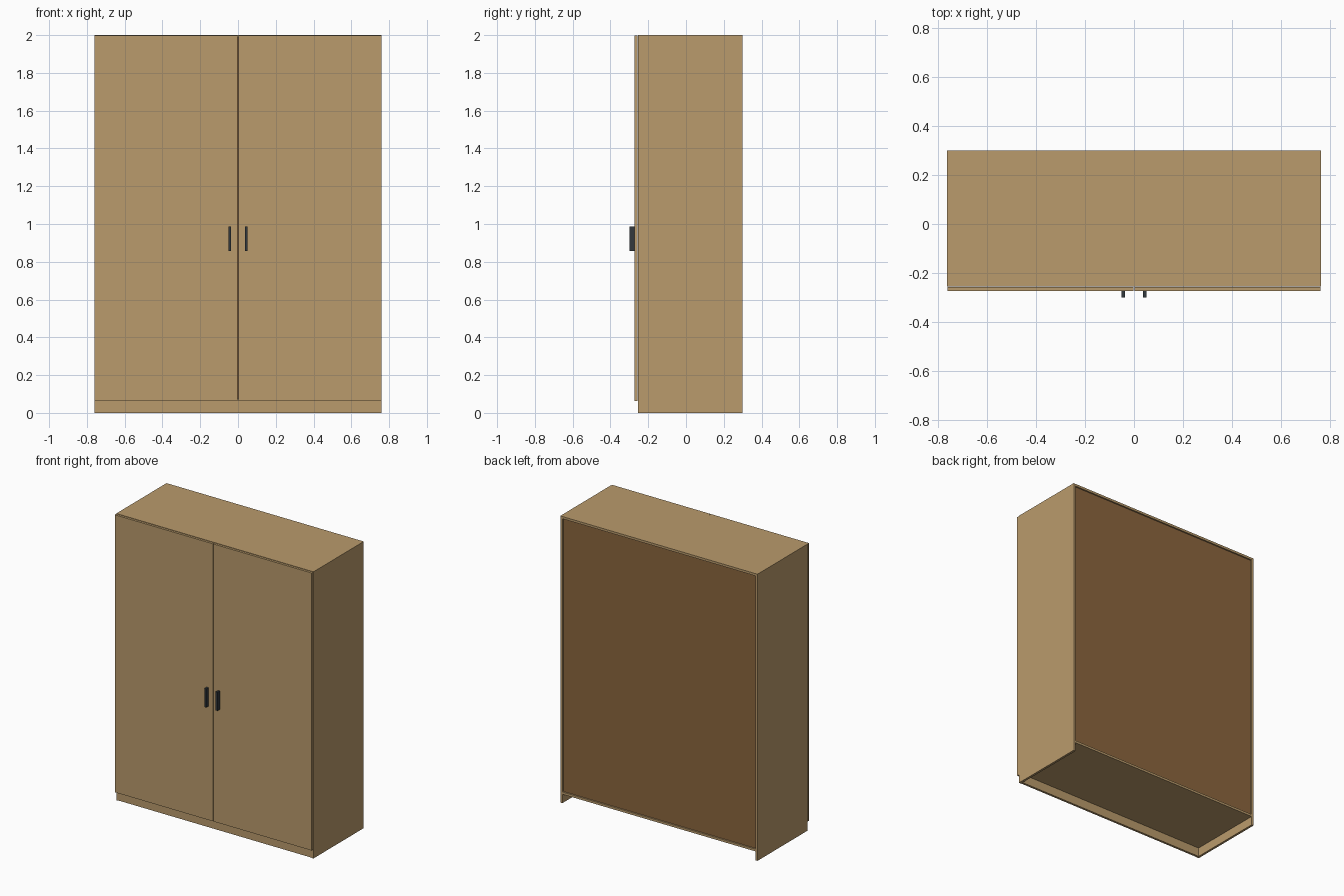
import bpy

if "Cube" in bpy.data.objects:
    bpy.data.objects.remove(bpy.data.objects["Cube"])


def material(name, rgb):
    m = bpy.data.materials.new(name)
    m.diffuse_color = (*rgb, 1.0)
    m.use_nodes = True
    m.node_tree.nodes["Principled BSDF"].inputs["Base Color"].default_value = m.diffuse_color
    return m


WOOD = material("light_wood", (0.491, 0.328, 0.150))
BACK = material("brown_backing", (0.258, 0.133, 0.048))
DARK = material("dark_metal", (0.032, 0.040, 0.048))


def box(name, lo, hi, mat):
    """Box between two opposite corners."""
    centre = [(a + b) / 2 for a, b in zip(lo, hi)]
    bpy.ops.mesh.primitive_cube_add(size=1, location=centre)
    ob = bpy.context.object
    ob.name = name
    ob.scale = [b - a for a, b in zip(lo, hi)]
    bpy.ops.object.transform_apply(location=False, rotation=False, scale=True)
    ob.data.materials.append(mat)
    return ob


W = 0.761            # half width
T = 0.016            # board thickness
Y0, Y1 = -0.255, 0.299   # carcass front and back
IN = W - T           # inner half width
FLOOR = 0.062        # underside of the bottom board

# Carcass
box("top_panel", (-IN, Y0, 2 - T), (IN, Y1, 2), WOOD)
box("bottom_panel", (-IN, Y0, FLOOR), (IN, Y1, FLOOR + T), WOOD)
box("plinth", (-IN, Y0 + 0.003, 0), (IN, Y0 + 0.003 + T, FLOOR), WOOD)
box("back_panel", (-IN, Y1 - 0.016, FLOOR + T), (IN, Y1 - 0.010, 2 - T), BACK)

# Mirrored pairs: sides, doors and handles
for name, s in (("left", -1), ("right", 1)):
    def pair(part, x0, x1, y0, y1, z0, z1, mat):
        a, b = sorted((s * x0, s * x1))
        box(f"{name}_{part}", (a, y0, z0), (b, y1, z1), mat)

    pair("side_panel", IN, W, Y0, Y1, 0, 2, WOOD)
    pair("door", 0.002, W - 0.001, -0.273, -0.257, FLOOR, 1.998, WOOD)
    pair("handle", 0.037, 0.051, -0.299, -0.273, 0.856, 0.986, DARK)
